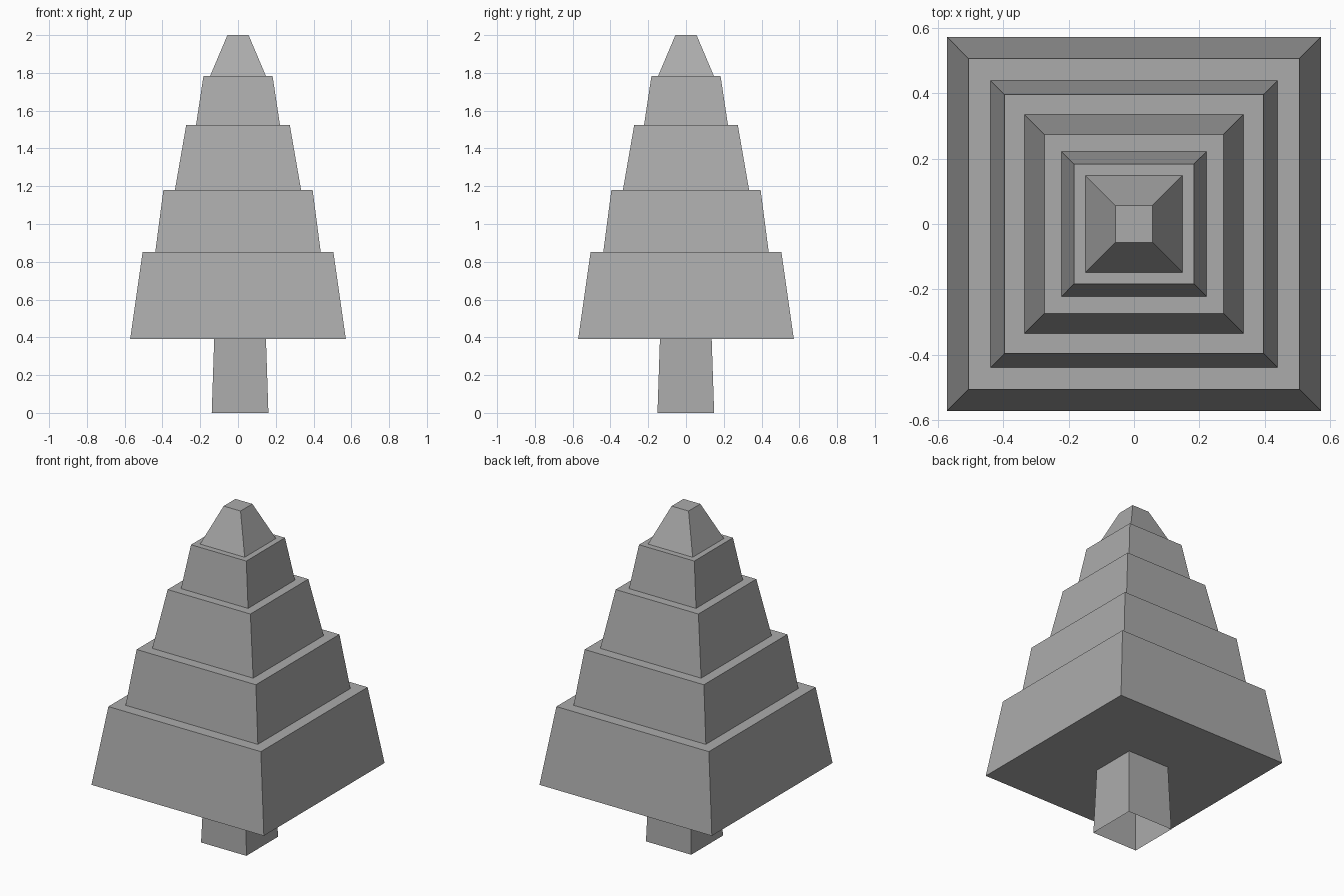
import bpy
import bmesh

# Remove the default cube
cube = bpy.data.objects.get("Cube")
if cube:
    bpy.data.objects.remove(cube, do_unlink=True)

# One plain grey for the whole tree
GREY = (0.41, 0.41, 0.41, 1.0)
grey = bpy.data.materials.new("plain_grey")
grey.use_nodes = True
grey.diffuse_color = GREY
for node in grey.node_tree.nodes:
    if node.type == 'BSDF_PRINCIPLED':
        node.inputs["Base Color"].default_value = GREY


def square_ring(bm, half, z, cx=0.0, cy=0.0):
    corners = ((-1, -1), (1, -1), (1, 1), (-1, 1))
    return [bm.verts.new((cx + sx * half, cy + sy * half, z)) for sx, sy in corners]


def tapered_block(name, half_low, half_high, z_low, z_high, centre=(0, 0), closed_bottom=True):
    """Square block that narrows towards its top."""
    bm = bmesh.new()
    low = square_ring(bm, half_low, z_low, *centre)
    high = square_ring(bm, half_high, z_high, *centre)
    for i in range(4):
        j = (i + 1) % 4
        bm.faces.new((low[i], low[j], high[j], high[i]))
    bm.faces.new(high)
    if closed_bottom:
        bm.faces.new(low[::-1])
    mesh = bpy.data.meshes.new(name)
    bm.to_mesh(mesh)
    bm.free()
    mesh.materials.append(grey)
    obj = bpy.data.objects.new(name, mesh)
    bpy.context.collection.objects.link(obj)


# Trunk, hollow underneath and slightly off centre
BASE = 0.39
tapered_block("trunk", 0.15, 0.137, 0.0, BASE, centre=(0.011, -0.001), closed_bottom=False)

# Stacked foliage tiers: name, lower half width, upper half width, top height
tiers = (
    ("lowest_foliage", 0.571, 0.505, 0.851),
    ("lower_foliage", 0.438, 0.395, 1.18),
    ("middle_foliage", 0.334, 0.274, 1.525),
    ("upper_foliage", 0.222, 0.183, 1.783),
    ("tree_tip", 0.148, 0.056, 2.0),
)
bottom = BASE
for name, half_low, half_high, top in tiers:
    tapered_block(name, half_low, half_high, bottom, top)
    bottom = top
